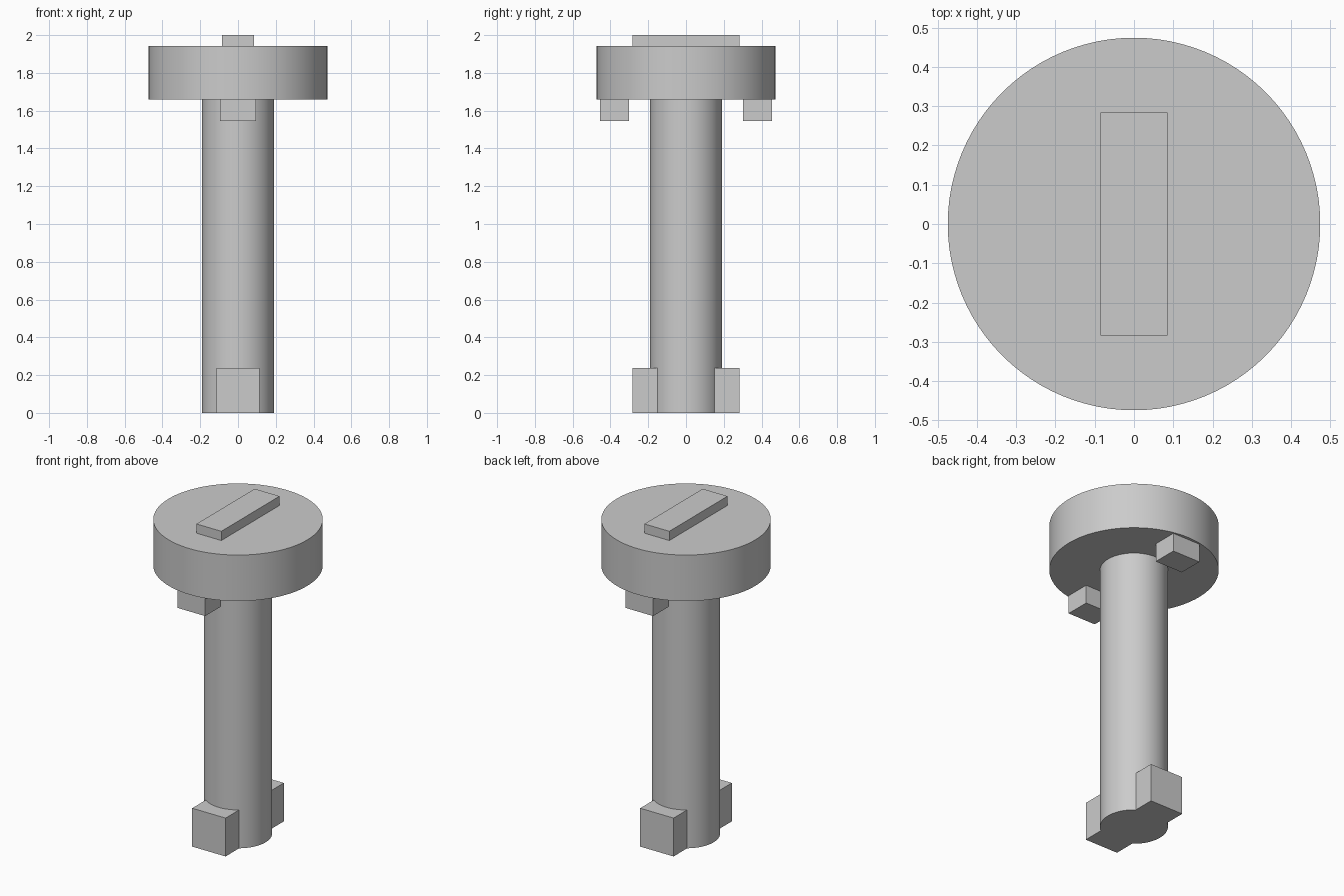
import bpy
import math

cube = bpy.data.objects.get("Cube")
if cube:
    bpy.data.objects.remove(cube, do_unlink=True)

grey = bpy.data.materials.new("plain_grey")
grey.use_nodes = True
COLOUR = (0.6, 0.6, 0.6, 1)
grey.diffuse_color = COLOUR
grey.node_tree.nodes["Principled BSDF"].inputs["Base Color"].default_value = COLOUR


def finish(name):
    obj = bpy.context.object
    obj.name = obj.data.name = name
    obj.data.materials.append(grey)
    return obj


def cylinder(name, radius, z0, z1):
    bpy.ops.mesh.primitive_cylinder_add(
        vertices=96, radius=radius, depth=z1 - z0, location=(0, 0, (z0 + z1) / 2))
    bpy.ops.object.shade_smooth_by_angle(angle=math.radians(30))
    return finish(name)


def box(name, half_width, y0, y1, z0, z1):
    bpy.ops.mesh.primitive_cube_add(size=1, location=(0, (y0 + y1) / 2, (z0 + z1) / 2))
    bpy.context.object.scale = (2 * half_width, y1 - y0, z1 - z0)
    bpy.ops.object.transform_apply(location=False, rotation=False, scale=True)
    return finish(name)


HEAD_BOTTOM, HEAD_TOP = 1.659, 1.943

# Round shaft and wide disc head
cylinder("shaft", 0.19, 0, HEAD_BOTTOM)
cylinder("head", 0.474, HEAD_BOTTOM, HEAD_TOP)

# Raised grip bar on top of the head
box("grip_bar", 0.085, -0.284, 0.284, HEAD_TOP, 2.0)

# Locking lugs at the foot and stop blocks under the head, front and back
for side, sign in (("front", -1), ("back", 1)):
    inner, outer = sorted((sign * 0.148, sign * 0.284))
    box(side + "_foot_lug", 0.114, inner, outer, 0, 0.237)
    inner, outer = sorted((sign * 0.303, sign * 0.456))
    box(side + "_stop_block", 0.095, inner, outer, 1.545, HEAD_BOTTOM)
